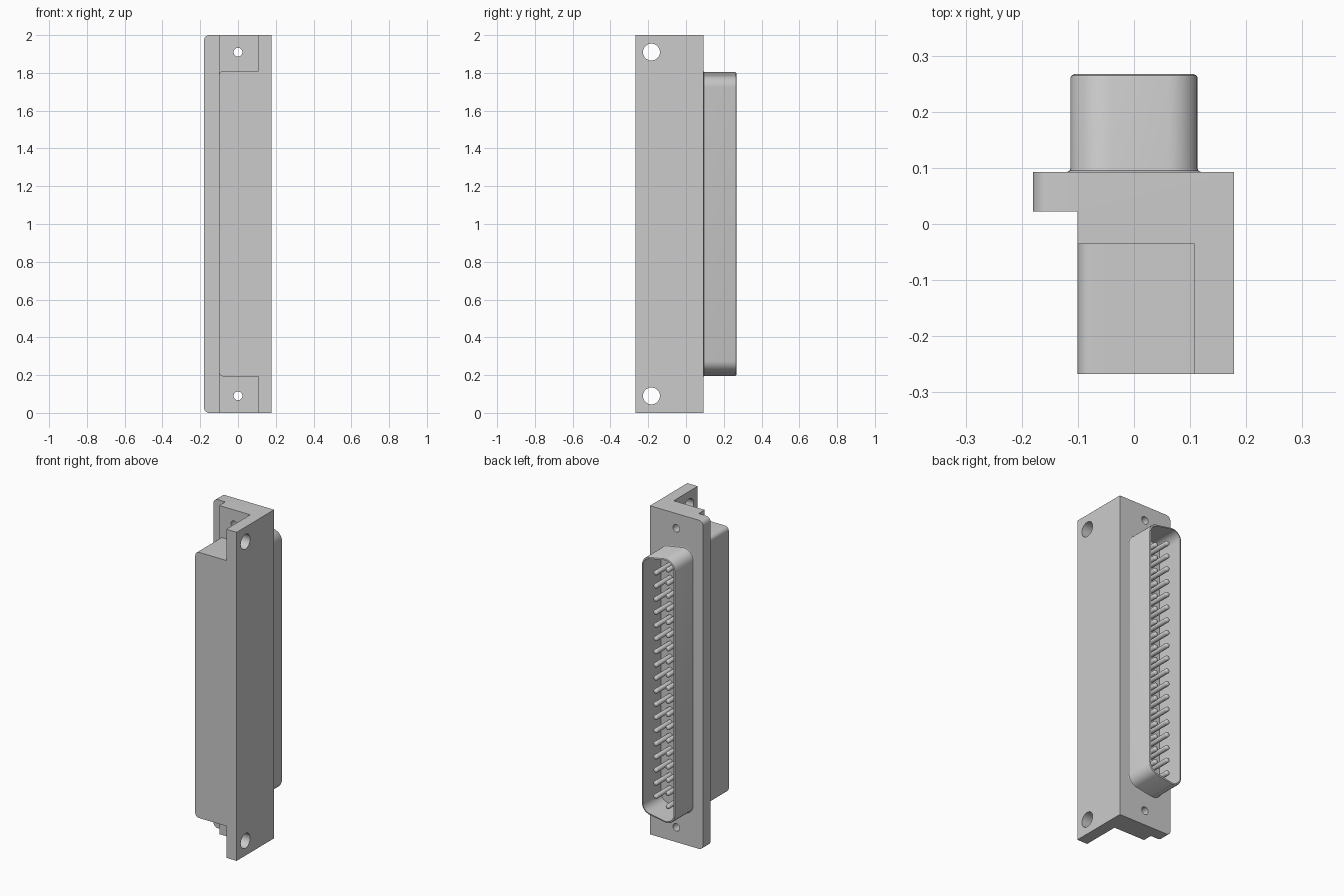
import bpy, bmesh, math
from mathutils import Vector, Matrix

cube = bpy.data.objects.get("Cube")
if cube:
    bpy.data.objects.remove(cube, do_unlink=True)

GREY = (0.6, 0.6, 0.6, 1)
metal = bpy.data.materials.new("plain grey")
metal.use_nodes = True
metal.diffuse_color = GREY
metal.node_tree.nodes["Principled BSDF"].inputs["Base Color"].default_value = GREY

BACK, FRONT, LEFT, INNER, SIDE = 0.093, -0.267, 0.178, 0.108, -0.101
FLANGE, STEP = -0.18, -0.036


def finish(bm, name, smooth=True):
    bmesh.ops.recalc_face_normals(bm, faces=bm.faces[:])
    mesh = bpy.data.meshes.new(name)
    bm.to_mesh(mesh)
    bm.free()
    mesh.materials.append(metal)
    obj = bpy.data.objects.new(name, mesh)
    bpy.context.collection.objects.link(obj)
    bpy.context.view_layer.objects.active = obj
    for other in bpy.context.selected_objects:
        other.select_set(False)
    obj.select_set(True)
    if smooth:
        bpy.ops.object.shade_smooth_by_angle(angle=math.radians(35))
    return obj


def prism(name, outline, z0, z1, round_x, radius):
    """Extrude a plan outline upward and round its corners along x = round_x."""
    bm = bmesh.new()
    face = bm.faces.new([bm.verts.new((x, y, z0)) for x, y in outline])
    new = bmesh.ops.extrude_face_region(bm, geom=[face])["geom"]
    bmesh.ops.translate(bm, vec=(0, 0, z1 - z0),
                        verts=[v for v in new if isinstance(v, bmesh.types.BMVert)])
    # The extrusion leaves the starting face in place or removes it; close the base if needed
    bmesh.ops.holes_fill(bm, edges=[e for e in bm.edges if e.is_boundary])
    edges = [e for e in bm.edges
             if all(abs(v.co.x - round_x) < 1e-4 for v in e.verts)
             and abs(e.verts[0].co.z - e.verts[1].co.z) < 1e-4]
    bmesh.ops.bevel(bm, geom=edges, offset=radius, segments=6, profile=0.5, affect="EDGES")
    return finish(bm, name)


def rod(bm, centre, axis, radius, length, sides):
    turn = Vector((0, 0, 1)).rotation_difference(Vector(axis)).to_matrix().to_4x4()
    bmesh.ops.create_cone(bm, cap_ends=True, segments=sides, radius1=radius,
                          radius2=radius, depth=length,
                          matrix=Matrix.Translation(centre) @ turn)


# Angled bracket with the mounting flange, full height
bracket = prism("bracket", [(FLANGE, 0.022), (FLANGE, BACK), (LEFT, BACK), (LEFT, FRONT),
                            (INNER, FRONT), (INNER, STEP), (SIDE, STEP), (SIDE, 0.022)],
                0, 2, FLANGE, 0.028)

# Screw holes through the flange and the side plate
bm = bmesh.new()
for z in (0.09, 1.91):
    rod(bm, (0, 0.03, z), (0, 1, 0), 0.023, 0.4, 32)
    rod(bm, (0.15, -0.183, z), (1, 0, 0), 0.045, 0.2, 32)
cutter = finish(bm, "hole_cutter", smooth=False)
cutter.hide_render = True
cut = bracket.modifiers.new("holes", "BOOLEAN")
cut.operation, cut.solver, cut.object = "DIFFERENCE", "EXACT", cutter
bpy.context.view_layer.objects.active = bracket
bpy.ops.object.modifier_apply(modifier=cut.name)
bpy.data.objects.remove(cutter, do_unlink=True)

# Front housing block
prism("housing", [(SIDE, FRONT), (INNER, FRONT), (INNER, STEP), (SIDE, STEP)],
      0.193, 1.81, SIDE, 0.025)


def shell_ring(inset, steps=8):
    """Rounded D outline in x and z, wider towards -x."""
    slant = math.radians(10)
    half, radius = 0.113 - inset, 0.062 - inset
    wide, narrow = (0.796 - inset / math.cos(slant) - math.tan(slant) * x
                    for x in (-half, half))
    # Each corner: position, start direction of its arc, and how far it turns
    corners = [(-half, -wide, math.pi, math.pi / 2 + slant),
               (half, -narrow, 1.5 * math.pi + slant, math.pi / 2 - slant),
               (half, narrow, 0, math.pi / 2 - slant),
               (-half, wide, math.pi / 2 - slant, math.pi / 2 + slant)]
    points = []
    for x, z, start, sweep in corners:
        reach = radius / math.cos(sweep / 2)
        middle = start + sweep / 2
        cx, cz = x - reach * math.cos(middle), z - reach * math.sin(middle)
        for s in range(steps + 1):
            a = start + sweep * s / steps
            points.append((cx + radius * math.cos(a), 1 + cz + radius * math.sin(a)))
    return points


# Hollow plug shell: flared foot, straight wall, rounded rim, inner wall
bm = bmesh.new()
rings = []
for inset, y in ((-0.006, BACK), (-0.002, 0.095), (0, 0.1), (0, 0.261), (0.002, 0.265),
                 (0.006, 0.267), (0.01, 0.267), (0.01, BACK)):
    rings.append([bm.verts.new((x, y, z)) for x, z in shell_ring(inset)])
for low, high in zip(rings, rings[1:]):
    for i in range(len(low)):
        j = (i + 1) % len(low)
        bm.faces.new((low[i], low[j], high[j], high[i]))
finish(bm, "plug_shell")

# Contact pins in two staggered rows, with rounded tips
PITCH, TIP = 0.08, 0.24
bm = bmesh.new()
for x, count in ((-0.041, 19), (0.041, 18)):
    for i in range(count):
        z = 1 + (i - (count - 1) / 2) * PITCH
        rod(bm, (x, (BACK + TIP) / 2, z), (0, 1, 0), 0.0145, TIP - BACK, 16)
tips = [e for e in bm.edges if all(v.co.y > TIP - 1e-4 for v in e.verts)]
bmesh.ops.bevel(bm, geom=tips, offset=0.01, segments=3, profile=0.5, affect="EDGES")
finish(bm, "contact_pins")
